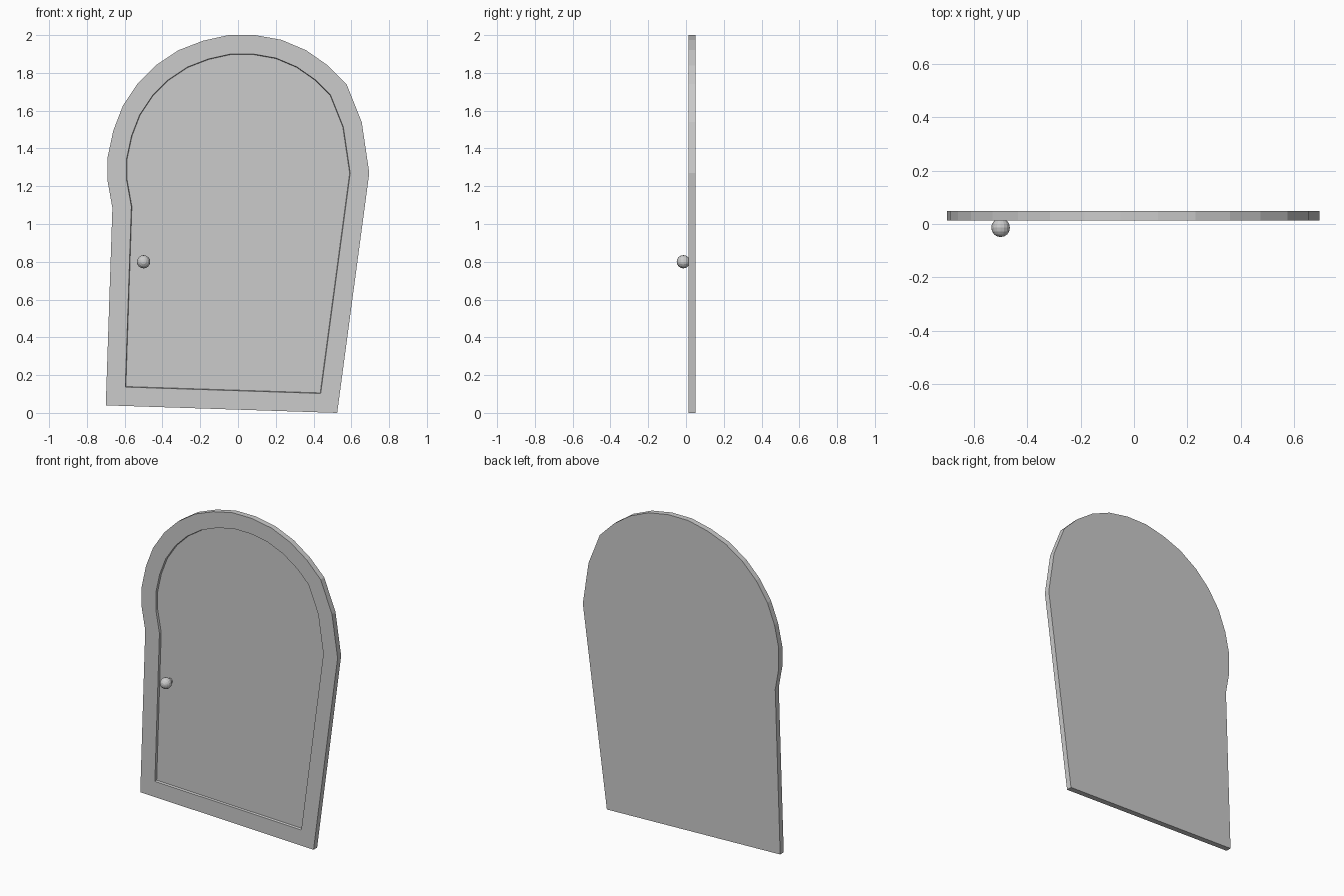
import bpy, bmesh, math
from mathutils import Matrix

if "Cube" in bpy.data.objects:
    bpy.data.objects.remove(bpy.data.objects["Cube"])

FRONT, BACK, RECESS = 0.013, 0.049, 0.014

# Crooked arched outline of the door, seen from the front (x, z)
OUTLINE = [(-0.70, 0.04), (0.525, 0.0), (0.695, 1.27), (0.655, 1.54), (0.575, 1.74),
           (0.475, 1.84), (0.36, 1.92), (0.23, 1.975), (0.09, 2.0), (-0.05, 2.0),
           (-0.185, 1.97), (-0.315, 1.92), (-0.435, 1.84), (-0.53, 1.745),
           (-0.61, 1.625), (-0.66, 1.495), (-0.69, 1.355), (-0.69, 1.225), (-0.665, 1.085)]


def add_object(name, bm):
    bmesh.ops.recalc_face_normals(bm, faces=bm.faces)
    mesh = bpy.data.meshes.new(name)
    bm.to_mesh(mesh)
    bm.free()
    obj = bpy.data.objects.new(name, mesh)
    bpy.context.collection.objects.link(obj)
    return obj


# Door slab with a frame border and a shallow recessed panel
bm = bmesh.new()
front = bm.faces.new([bm.verts.new((x, FRONT, z)) for x, z in OUTLINE])
back = bm.faces.new([bm.verts.new((x, BACK, z)) for x, z in reversed(OUTLINE)])
bm.edges.ensure_lookup_table()
bmesh.ops.bridge_loops(bm, edges=list(front.edges) + list(back.edges))
bm.normal_update()
bmesh.ops.inset_region(bm, faces=[front], thickness=0.1, use_even_offset=True)
bmesh.ops.inset_region(bm, faces=[front], thickness=0.003, use_even_offset=True)
for v in front.verts:
    v.co.y += RECESS
add_object("door", bm)

# Round knob whose poles face front and back
turn = Matrix.Rotation(math.pi / 2, 4, 'X')
bm = bmesh.new()
bmesh.ops.create_uvsphere(bm, u_segments=16, v_segments=8, radius=0.035,
                          matrix=Matrix.Translation((-0.5, -0.014, 0.8)) @ turn)
add_object("knob", bm)

# Short stem joining the knob to the panel
bm = bmesh.new()
bmesh.ops.create_cone(bm, cap_ends=True, segments=12, radius1=0.018, radius2=0.018, depth=0.03,
                      matrix=Matrix.Translation((-0.5, 0.015, 0.8)) @ turn)
add_object("knob_stem", bm)
